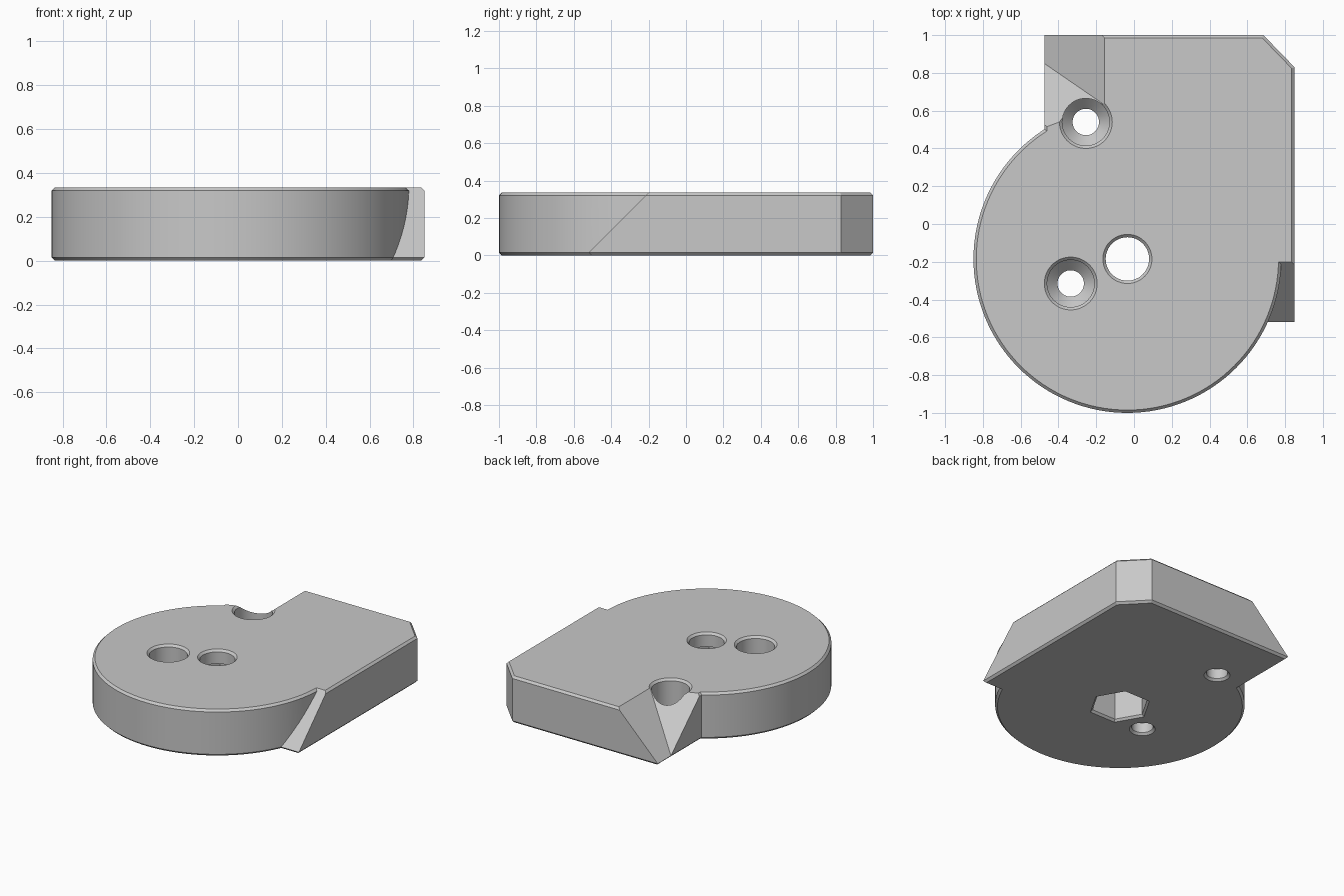
import bpy, bmesh, math
from mathutils import Vector

cube = bpy.data.objects.get("Cube")
if cube:
    bpy.data.objects.remove(cube, do_unlink=True)

H, CH = 0.335, 0.015            # plate height and edge chamfer
CX, CY, R = -0.035, -0.185, 0.815   # round end

grey = bpy.data.materials.new("light grey")
grey.use_nodes = True
colour = (0.58, 0.58, 0.58, 1)
grey.diffuse_color = colour
grey.node_tree.nodes["Principled BSDF"].inputs["Base Color"].default_value = colour


def finish(name, bm):
    bmesh.ops.recalc_face_normals(bm, faces=bm.faces)
    mesh = bpy.data.meshes.new(name)
    bm.to_mesh(mesh)
    bm.free()
    mesh.materials.append(grey)
    ob = bpy.data.objects.new(name, mesh)
    bpy.context.collection.objects.link(ob)
    return ob


def loft(name, rings):
    """Solid through a stack of rings with equal point counts."""
    bm = bmesh.new()
    loops = [[bm.verts.new(p) for p in ring] for ring in rings]
    n = len(loops[0])
    for a, b in zip(loops, loops[1:]):
        for i in range(n):
            j = (i + 1) % n
            bm.faces.new((a[i], a[j], b[j], b[i]))
    bm.faces.new(loops[0][::-1])
    bm.faces.new(loops[-1])
    return finish(name, bm)


def turned(name, x, y, profile, sides):
    """Solid from (radius, z) pairs around a vertical axis."""
    return loft(name, [[(x + r * math.cos(math.tau * i / sides),
                         y + r * math.sin(math.tau * i / sides), z)
                        for i in range(sides)] for r, z in profile])


def hull(name, points):
    bm = bmesh.new()
    for p in points:
        bm.verts.new(p)
    bmesh.ops.convex_hull(bm, input=bm.verts)
    return finish(name, bm)


def combine(target, other, operation):
    """Apply a boolean and remove the second solid."""
    other.hide_render = True
    mod = target.modifiers.new(operation.title(), 'BOOLEAN')
    mod.operation, mod.object, mod.solver = operation, other, 'EXACT'
    bpy.context.view_layer.objects.active = target
    bpy.ops.object.modifier_apply(modifier=mod.name)
    bpy.data.objects.remove(other, do_unlink=True)


def block_outline(i, z):
    return [(-0.475 + i, -0.52 + i, z), (0.85 - i, -0.52 + i, z),
            (0.85 - i, 0.83 - 0.41 * i, z), (0.685 - 0.41 * i, 1 - i, z),
            (-0.475 + i, 1 - i, z)]


# Square end with one clipped corner and chamfered rims
layers = [(CH, 0), (0, CH), (0, H - CH), (CH, H)]
plate = loft("base_plate", [block_outline(i, z) for i, z in layers])

# Sloping front end of the straight side
ramp = hull("ramp_cutter", [(x, y, z) for x in (-2, 2) for y, z in
                            ((-0.62, -0.085), (-0.1, 0.435), (-0.62, 0.435))])
combine(plate, ramp, 'DIFFERENCE')

# Valley of two slopes at the back corner
low, high = Vector((-0.475, 0.85, CH)), Vector((-0.155, 0.63, H))
run = high - low
ends = [low - run * 0.3, high + run * 0.3]
spread = [Vector(), Vector((0, 2, 0)), Vector((-2, -0.75, 0)), Vector((0, 0, 2))]
combine(plate, hull("notch_cutter", [e + s for e in ends for s in spread]), 'DIFFERENCE')

# Round end
disc = turned("round_end", CX, CY, [(R - i, z) for i, z in layers], 128)
combine(plate, disc, 'UNION')

# Recessed screw holes
screw = [(0.095, -0.01), (0.07, CH), (0.07, 0.085), (0.125, 0.14),
         (0.125, H - CH), (0.15, H + 0.01)]
for x, y in ((-0.255, 0.54), (-0.335, -0.315)):
    combine(plate, turned("screw_cutter", x, y, screw, 48), 'DIFFERENCE')

# Centre bore above a hexagonal pocket
bore = [(0.115, 0.2), (0.115, H - CH), (0.14, H + 0.01)]
combine(plate, turned("bore_cutter", CX, CY, bore, 48), 'DIFFERENCE')
pocket = [(0.215, -0.01), (0.19, CH), (0.19, 0.235)]
combine(plate, turned("pocket_cutter", CX, CY, pocket, 6), 'DIFFERENCE')

# Smooth curved walls, keep crisp edges
bpy.ops.object.select_all(action='DESELECT')
plate.select_set(True)
bpy.context.view_layer.objects.active = plate
bpy.ops.object.shade_smooth_by_angle(angle=math.radians(25))
